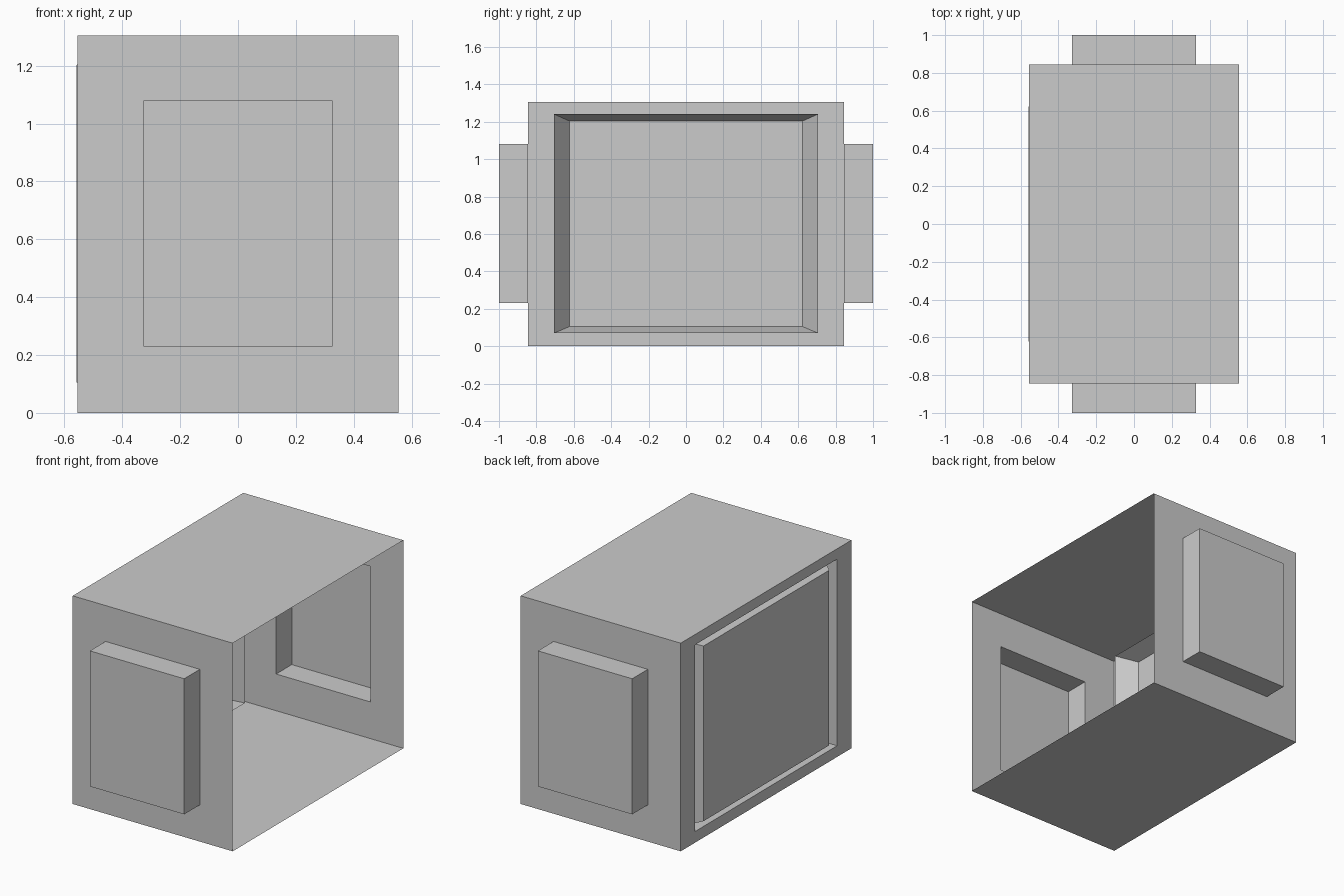
import bpy, bmesh

if "Cube" in bpy.data.objects:
    bpy.data.objects.remove(bpy.data.objects["Cube"])

HX, HY, H = 0.555, 0.845, 1.305   # half width, half depth, height


def side_ring(sign, y, hx, z0, z1):
    """Rectangle in a plane of constant y."""
    return [(x, sign * y, z) for x, z in ((-hx, z0), (hx, z0), (hx, z1), (-hx, z1))]


def back_ring(x, hy, z0, z1):
    """Rectangle in a plane of constant x."""
    return [(x, y, z) for y, z in ((-hy, z0), (hy, z0), (hy, z1), (-hy, z1))]


def flat_ring(z):
    """Rectangle in a plane of constant z."""
    return [(-HX, -HY, z), (HX, -HY, z), (HX, HY, z), (-HX, HY, z)]


def stepped_sheet(bm, rings):
    """Join successive rectangles with quads and cap the last one."""
    loops = [[bm.verts.new(p) for p in ring] for ring in rings]
    for a, b in zip(loops, loops[1:]):
        for i in range(4):
            j = (i + 1) % 4
            bm.faces.new((a[i], a[j], b[j], b[i]))
    bm.faces.new(loops[-1])


bm = bmesh.new()

# floor and roof
for z in (0, H):
    stepped_sheet(bm, [flat_ring(z)])

# end walls with hollow pushed-out bays
for s in (-1, 1):
    stepped_sheet(bm, [side_ring(s, HY, HX, 0, H),
                       side_ring(s, HY, 0.327, 0.23, 1.08),
                       side_ring(s, 1.0, 0.327, 0.23, 1.08)])

# left wall: frame, straight groove wall, sloped rim and raised panel
stepped_sheet(bm, [back_ring(-HX, HY, 0, H),
                   back_ring(-HX, 0.705, 0.07, 1.24),
                   back_ring(-0.445, 0.705, 0.07, 1.24),
                   back_ring(-0.558, 0.622, 0.105, 1.203)])

# weld the sheets into one shell, open on the right side
bmesh.ops.remove_doubles(bm, verts=bm.verts, dist=0.0005)
bmesh.ops.recalc_face_normals(bm, faces=bm.faces)
mesh = bpy.data.meshes.new("housing_shell")
bm.to_mesh(mesh)
bm.free()
bpy.context.collection.objects.link(bpy.data.objects.new("housing_shell", mesh))
